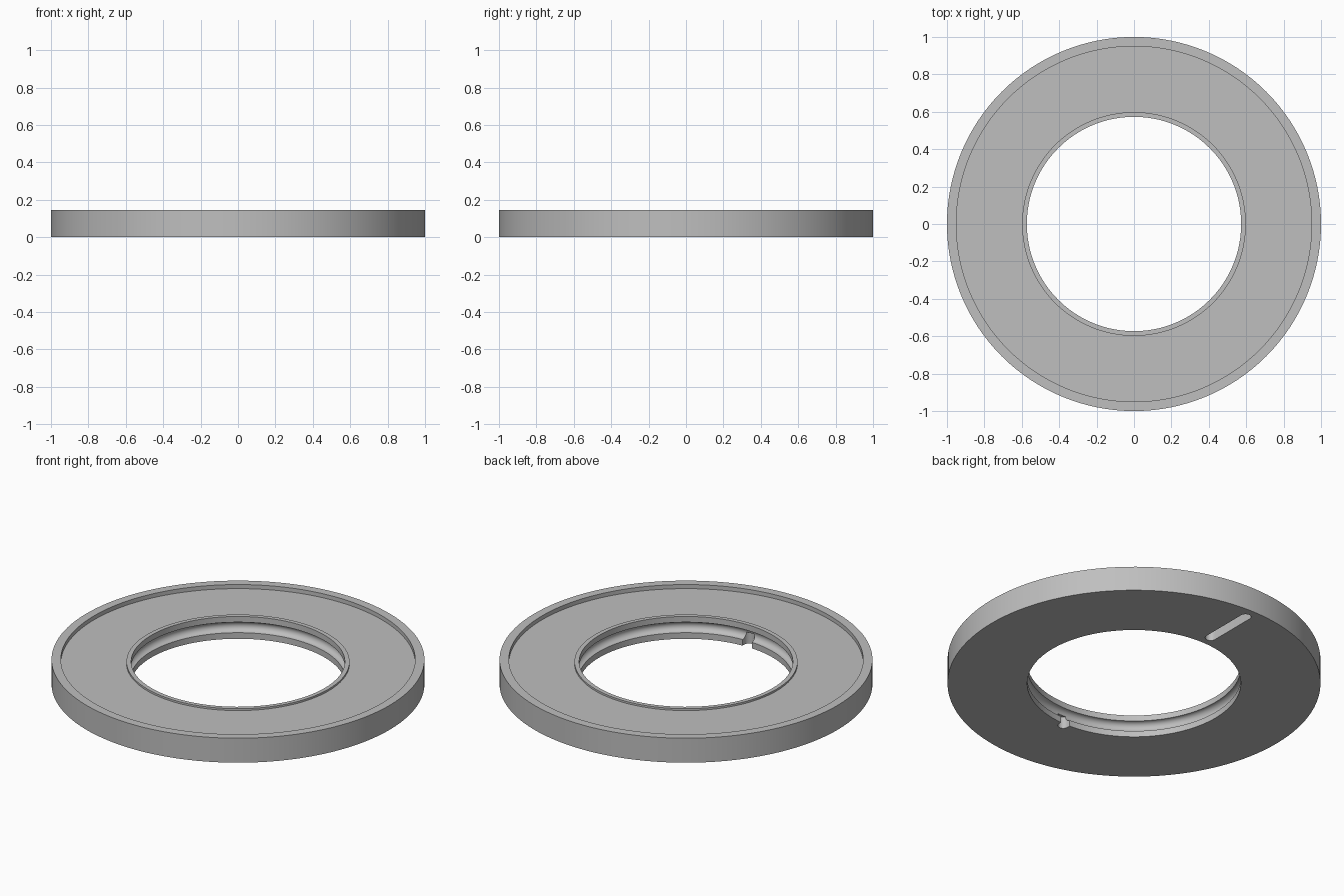
import bpy, bmesh, math
from mathutils import Vector

if "Cube" in bpy.data.objects:
    bpy.data.objects.remove(bpy.data.objects["Cube"])

SEGMENTS = 128

grey = bpy.data.materials.new("plain grey")
grey.diffuse_color = (0.52, 0.52, 0.52, 1)
grey.use_nodes = True
grey.node_tree.nodes["Principled BSDF"].inputs["Base Color"].default_value = grey.diffuse_color


def add_object(name, bm):
    bmesh.ops.recalc_face_normals(bm, faces=bm.faces)
    mesh = bpy.data.meshes.new(name)
    bm.to_mesh(mesh)
    bm.free()
    mesh.materials.append(grey)
    obj = bpy.data.objects.new(name, mesh)
    bpy.context.collection.objects.link(obj)
    return obj


def lathe(name, profile):
    """Spin a closed (radius, height) profile around z."""
    bm = bmesh.new()
    verts = [bm.verts.new((r, 0, z)) for r, z in profile]
    edges = [bm.edges.new((verts[i - 1], verts[i])) for i in range(len(verts))]
    bmesh.ops.spin(bm, geom=verts + edges, cent=(0, 0, 0), axis=(0, 0, 1),
                   angle=2 * math.pi, steps=SEGMENTS, use_merge=True)
    bmesh.ops.remove_doubles(bm, verts=bm.verts, dist=1e-5)
    return add_object(name, bm)


def slot_cutter(name, y0, y1, radius, depth):
    """Round-ended bar along y, cutting upwards from the underside."""
    bm = bmesh.new()
    outline = []
    for cy, start in ((y1, 0), (y0, math.pi)):
        for i in range(13):
            a = start + math.pi * i / 12
            outline.append(bm.verts.new((radius * math.cos(a), cy + radius * math.sin(a), -0.05)))
    face = bm.faces.new(outline)
    top = bmesh.ops.extrude_face_region(bm, geom=[face])["geom"]
    bmesh.ops.translate(bm, vec=Vector((0, 0, depth + 0.05)),
                        verts=[g for g in top if isinstance(g, bmesh.types.BMVert)])
    return add_object(name, bm)


# Ring: outer rim, sunken top, low inner lip and a round groove in the bore
bore, groove_z, groove_r = 0.573, 0.067, 0.031
groove = [(bore + groove_r * math.sin(math.pi * i / 12),
           groove_z + groove_r * math.cos(math.pi * i / 12)) for i in range(13)]
profile = [(bore, 0), (1, 0), (1, 0.145), (0.95, 0.145), (0.95, 0.121),
           (0.598, 0.121), (0.598, 0.132), (bore, 0.132)] + groove
ring = lathe("ring", profile)

# Underside slot at the back and key notch in the bore at the front
cutters = [slot_cutter("underside_slot", 0.64, 0.93, 0.03, 0.07),
           slot_cutter("bore_notch", -0.59, -0.50, 0.03, 0.07)]
bpy.context.view_layer.objects.active = ring
ring.select_set(True)
for cutter in cutters:
    mod = ring.modifiers.new(cutter.name, 'BOOLEAN')
    mod.operation = 'DIFFERENCE'
    mod.solver = 'EXACT'
    mod.object = cutter
    bpy.ops.object.modifier_apply(modifier=mod.name)
    bpy.data.objects.remove(cutter)

bpy.ops.object.shade_smooth_by_angle(angle=math.radians(30))
